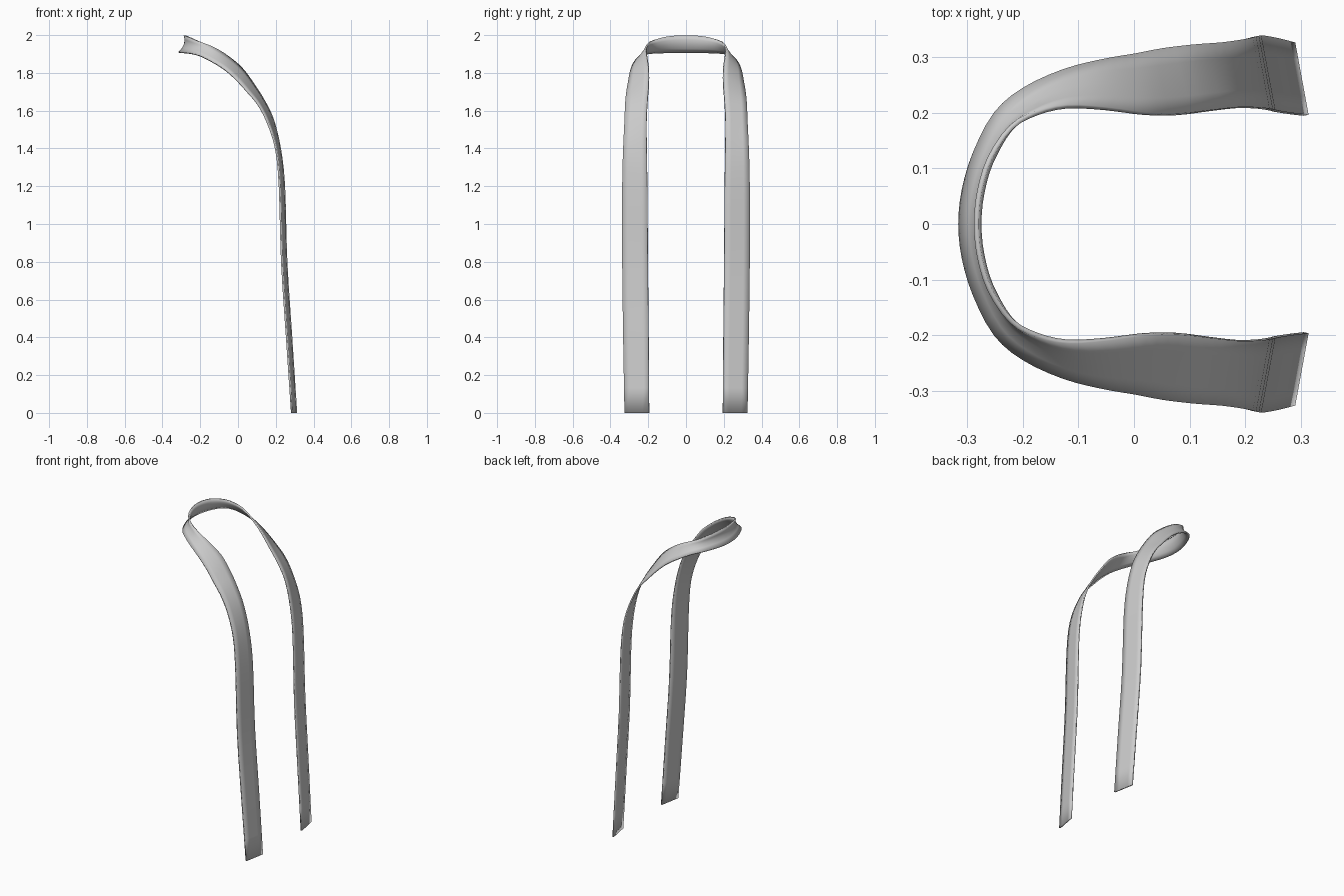
import bpy, bmesh
from mathutils import Vector

if "Cube" in bpy.data.objects:
    bpy.data.objects.remove(bpy.data.objects["Cube"])

# Half of the strap, hem to back of neck: outer edge (x, y, z), inner edge (x, y, z)
ROWS = [
    (.285, .325, 0, .309, .195, 0),
    (.258, .332, .4, .283, .198, .4),
    (.232, .337, .8, .257, .202, .8),
    (.220, .337, 1.2, .245, .205, 1.2),
    (.200, .332, 1.4, .223, .208, 1.4),
    (.155, .325, 1.54, .187, .209, 1.55),
    (.105, .321, 1.635, .140, .204, 1.65),
    (.050, .314, 1.70, .080, .197, 1.745),
    (0, .304, 1.755, .020, .198, 1.825),
    (-.060, .293, 1.81, -.050, .207, 1.885),
    (-.130, .274, 1.855, -.120, .211, 1.93),
    (-.200, .241, 1.89, -.175, .199, 1.955),
    (-.250, .197, 1.903, -.220, .174, 1.972),
    (-.287, .125, 1.907, -.258, .120, 1.988),
    (-.306, .060, 1.907, -.277, .060, 1.996),
    (-.312, 0, 1.907, -.283, 0, 1.998),
]
COLS, STEPS = 4, 3


def catmull(a, b, c, d, t):
    return 0.5 * (2 * b + (c - a) * t + (2 * a - 5 * b + 4 * c - d) * t * t
                  + (3 * b - a - 3 * c + d) * t ** 3)


def edge(offset):
    pts = [Vector(r[offset:offset + 3]) for r in ROWS]
    mirrored = pts[-2].copy()
    mirrored.y *= -1
    p = [2 * pts[0] - pts[1]] + pts + [mirrored]
    out = [catmull(*p[i:i + 4], s / STEPS)
           for i in range(len(pts) - 1) for s in range(STEPS)]
    return out + [pts[-1]]


# Ribbon surface, cupped inwards around the neck
bm = bmesh.new()
grid = []
for o, i in zip(edge(0), edge(3)):
    cup = max(0, min(1, (-.08 - o.x) / .2)) * .016
    inward = (Vector((-.1, 0, 0)) - Vector((o.x, o.y, 0))).normalized()
    row = []
    for c in range(COLS + 1):
        t = c / COLS
        row.append(bm.verts.new(o.lerp(i, t) + inward * cup * 4 * t * (1 - t)))
    grid.append(row)
for a, b in zip(grid, grid[1:]):
    for c in range(COLS):
        bm.faces.new((a[c], a[c + 1], b[c + 1], b[c]))
mesh = bpy.data.meshes.new("neck_strap")
bm.to_mesh(mesh)
bm.free()
strap = bpy.data.objects.new("neck_strap", mesh)
bpy.context.collection.objects.link(strap)

# Other half and cloth thickness
m = strap.modifiers.new("Mirror", 'MIRROR')
m.use_axis = (False, True, False)
m.merge_threshold = 0.001
s = strap.modifiers.new("Thickness", 'SOLIDIFY')
s.thickness = 0.009
s.offset = 0

bpy.context.view_layer.objects.active = strap
strap.select_set(True)
bpy.ops.object.shade_smooth_by_angle()
